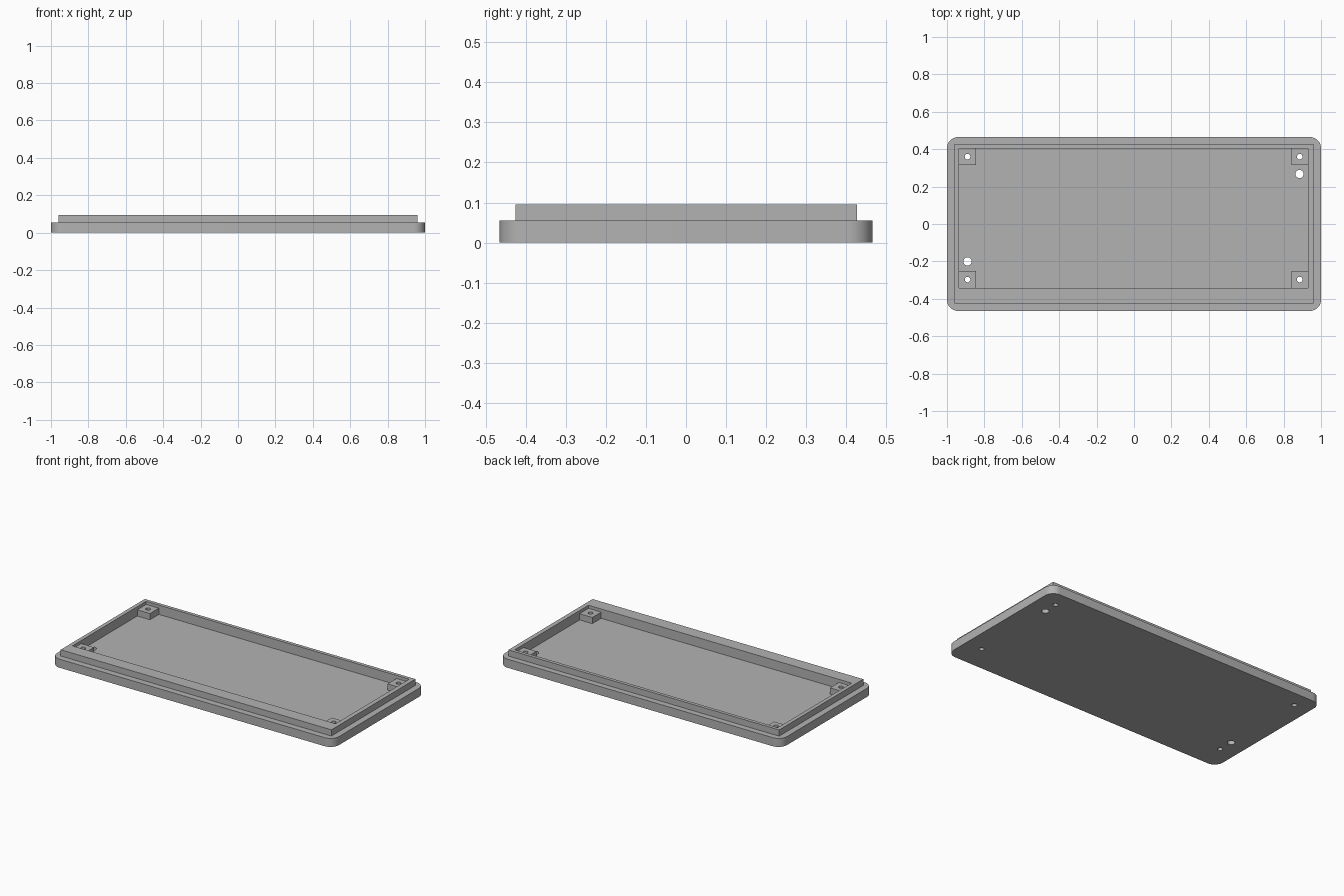
import bpy
import bmesh
from math import cos, sin, pi

cube = bpy.data.objects.get("Cube")
if cube:
    bpy.data.objects.remove(cube, do_unlink=True)

BASE_TOP, RIM_TOP = 0.055, 0.095
FLOOR, POST_TOP = 0.035, 0.075
X0, X1, Y0, Y1 = -0.935, 0.931, -0.342, 0.405   # inner pocket
POST = 0.09

grey = bpy.data.materials.new("plain grey")
grey.use_nodes = True
colour = (0.45, 0.45, 0.45, 1)
grey.diffuse_color = colour
grey.node_tree.nodes["Principled BSDF"].inputs["Base Color"].default_value = colour


def prism(name, outline, z0, z1):
    """Extrude a flat outline between two heights."""
    bm = bmesh.new()
    face = bm.faces.new([bm.verts.new((x, y, z0)) for x, y in outline])
    top = bmesh.ops.extrude_face_region(bm, geom=[face])["geom"]
    for v in top:
        if isinstance(v, bmesh.types.BMVert):
            v.co.z = z1
    bmesh.ops.recalc_face_normals(bm, faces=bm.faces[:])
    mesh = bpy.data.meshes.new(name)
    bm.to_mesh(mesh)
    bm.free()
    mesh.materials.append(grey)
    obj = bpy.data.objects.new(name, mesh)
    bpy.context.collection.objects.link(obj)
    return obj


def rect(x0, x1, y0, y1):
    return [(x0, y0), (x1, y0), (x1, y1), (x0, y1)]


def circle(x, y, r, n=24):
    return [(x + r * cos(2 * pi * i / n), y + r * sin(2 * pi * i / n)) for i in range(n)]


def rounded(hx, hy, r, n=10):
    pts = []
    for q, (sx, sy) in enumerate([(1, 1), (-1, 1), (-1, -1), (1, -1)]):
        for i in range(n + 1):
            a = (q + i / n) * pi / 2
            pts.append((sx * (hx - r) + r * cos(a), sy * (hy - r) + r * sin(a)))
    return pts


def combine(target, other, operation):
    """Merge or cut a part, then drop the helper."""
    mod = target.modifiers.new(operation.lower(), "BOOLEAN")
    mod.operation, mod.object, mod.solver = operation, other, "EXACT"
    bpy.context.view_layer.objects.active = target
    bpy.ops.object.modifier_apply(modifier=mod.name)
    bpy.data.objects.remove(other, do_unlink=True)


# Rounded base plate with the raised rim, hollowed by the pocket
tray = prism("tray", rounded(1, 0.465, 0.06), 0, BASE_TOP)
combine(tray, prism("rim", rect(-0.96, 0.96, -0.425, 0.427), 0.02, RIM_TOP), "UNION")
combine(tray, prism("pocket", rect(X0, X1, Y0, Y1), FLOOR, 0.2), "DIFFERENCE")

# Corner screw posts, sunk slightly into the walls and floor
holes = []
for x, sx in ((X0, 1), (X1, -1)):
    for y, sy in ((Y0, 1), (Y1, -1)):
        xs = sorted((x - sx * 0.01, x + sx * POST))
        ys = sorted((y - sy * 0.01, y + sy * POST))
        combine(tray, prism("post", rect(*xs, *ys), 0.02, POST_TOP), "UNION")
        holes.append((x + sx * POST / 2, y + sy * POST / 2, 0.015))

# Screw holes and the two larger openings
holes += [(-0.89, -0.2, 0.022), (0.885, 0.267, 0.022)]
for x, y, r in holes:
    combine(tray, prism("hole", circle(x, y, r), -0.1, 0.2), "DIFFERENCE")

# Smooth the curved walls, keep edges sharp
bpy.ops.object.select_all(action="DESELECT")
tray.select_set(True)
bpy.context.view_layer.objects.active = tray
bpy.ops.object.shade_smooth_by_angle(angle=0.6)
